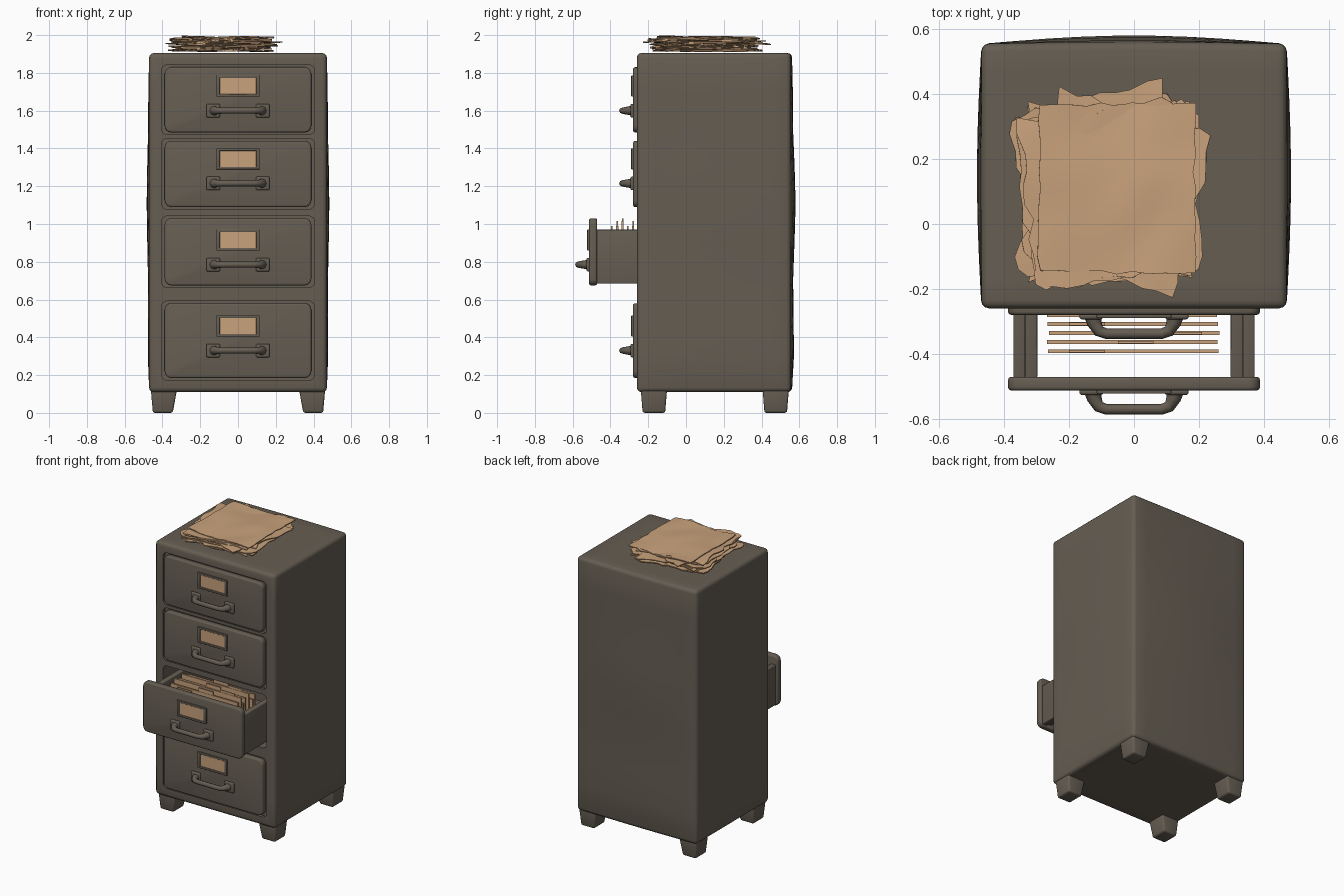
import bpy, bmesh, math, random
from mathutils import Matrix, Vector, noise

random.seed(4)
if "Cube" in bpy.data.objects:
    bpy.data.objects.remove(bpy.data.objects["Cube"])


def material(name, rgb):
    m = bpy.data.materials.new(name)
    m.use_nodes = True
    m.diffuse_color = (*rgb, 1)
    bsdf = next(n for n in m.node_tree.nodes if n.type == 'BSDF_PRINCIPLED')
    bsdf.inputs["Base Color"].default_value = (*rgb, 1)
    bsdf.inputs["Roughness"].default_value = 0.8
    return m


METAL = material("grey_brown_metal", (0.13, 0.11, 0.085))
PAPER = material("tan_paper", (0.58, 0.36, 0.2))


def activate(ob):
    bpy.ops.object.select_all(action='DESELECT')
    ob.select_set(True)
    bpy.context.view_layer.objects.active = ob


def finish(name, bm, mat, bevel=0.0, smooth=True):
    bmesh.ops.recalc_face_normals(bm, faces=bm.faces)
    me = bpy.data.meshes.new(name)
    bm.to_mesh(me)
    bm.free()
    ob = bpy.data.objects.new(name, me)
    bpy.context.collection.objects.link(ob)
    me.materials.append(mat)
    activate(ob)
    if bevel:
        mod = ob.modifiers.new("bevel", 'BEVEL')
        mod.width, mod.segments, mod.limit_method = bevel, 3, 'ANGLE'
        bpy.ops.object.modifier_apply(modifier=mod.name)
    if smooth:
        bpy.ops.object.shade_smooth_by_angle(angle=math.radians(40))
    return ob


def box_mesh(x, y, z):
    """Box from three (low, high) ranges."""
    bm = bmesh.new()
    bmesh.ops.create_cube(bm, size=1)
    for v in bm.verts:
        v.co = Vector([(a + b) / 2 + c * (b - a) for c, (a, b) in zip(v.co, (x, y, z))])
    return bm


def box(name, x, y, z, mat=METAL, bevel=0.0, corner=0.0):
    bm = box_mesh(x, y, z)
    if corner:  # round the corners seen from the front
        edges = [e for e in bm.edges if abs(e.verts[0].co.y - e.verts[1].co.y) > 1e-5]
        bmesh.ops.bevel(bm, geom=edges, offset=corner, segments=4, profile=0.5, affect='EDGES')
    return finish(name, bm, mat, bevel)


# Cabinet shell with slightly swollen sides and back
FRONT, BACK, HALF, BASE, TOP = -0.26, 0.555, 0.47, 0.11, 1.905
bm = box_mesh((-HALF, HALF), (FRONT, BACK), (BASE, TOP))
bmesh.ops.subdivide_edges(bm, edges=bm.edges[:], cuts=8, use_grid_fill=True)
for v in bm.verts:
    x, y, z = v.co
    tall = math.sin(math.pi * (z - BASE) / (TOP - BASE)) ** 0.5 if BASE < z < TOP else 0
    wave = 0.75 + 0.25 * math.sin(z * 7)
    if abs(x) > HALF - 1e-4:
        deep = math.sin(math.pi * (y - FRONT) / (BACK - FRONT))
        v.co.x += math.copysign(0.014, x) * tall * wave * deep
    if y > BACK - 1e-4:
        v.co.y += 0.026 * (0.25 + 0.75 * tall) * wave * math.cos(math.pi * x / (2 * HALF))
body = finish("cabinet_body", bm, METAL, bevel=0.024)

# Drawer rows: bottom, top, handle height
ROWS = {"bottom": (0.185, 0.58, 0.33), "open": (0.675, 1.03, 0.785),
        "upper": (1.09, 1.44, 1.215), "top": (1.485, 1.83, 1.60)}

# Recesses that hold the drawers
for row, (low, high, grip) in ROWS.items():
    depth = 0.35 if row == "open" else FRONT + 0.02
    cutter = box("recess_cutter", (-0.405, 0.405), (FRONT - 0.1, depth),
                 (low - 0.012, high + 0.012), corner=0.03)
    mod = body.modifiers.new("recess", 'BOOLEAN')
    mod.object, mod.operation, mod.solver = cutter, 'DIFFERENCE', 'EXACT'
    activate(body)
    bpy.ops.object.modifier_apply(modifier=mod.name)
    bpy.data.objects.remove(cutter)
bpy.ops.object.shade_smooth_by_angle(angle=math.radians(40))


def handle(name, face, z):
    """Bent grip, thicker where it meets the drawer."""
    cu = bpy.data.curves.new(name, 'CURVE')
    cu.dimensions, cu.bevel_depth, cu.bevel_resolution = '3D', 0.018, 2
    cu.use_fill_caps = True
    half = [(0.128, 0.005, 1.6), (0.122, -0.025, 1.25), (0.108, -0.05, 1), (0.085, -0.058, 0.9)]
    path = [(-x, y, r) for x, y, r in half] + half[::-1]
    sp = cu.splines.new('POLY')
    sp.points.add(len(path) - 1)
    for p, (x, y, r) in zip(sp.points, path):
        p.co = (x, face + y, z, 1)
        p.radius = r
    ob = bpy.data.objects.new(name, cu)
    bpy.context.collection.objects.link(ob)
    cu.materials.append(METAL)
    activate(ob)
    bpy.ops.object.convert(target='MESH')
    bpy.ops.object.shade_smooth_by_angle(angle=math.radians(50))
    # Mounting pads
    for side, s in (("left", 1), ("right", -1)):
        a, b = sorted((s * 0.095, s * 0.168))
        box(f"{name}_{side}_pad", (a, b), (face - 0.014, face + 0.005),
            (z - 0.036, z + 0.036), bevel=0.008)


# Drawer fronts with labels and handles
for row, (low, high, grip) in ROWS.items():
    is_open = row == "open"
    face = -0.513 if is_open else -0.28
    box(f"{row}_drawer_front", (-0.388, 0.388), (face, face + 0.042),
        (low, high), bevel=0.01, corner=0.035)
    handle(f"{row}_drawer_handle", face, grip)
    mid = grip + 0.13
    box(f"{row}_drawer_label", (-0.096, 0.096), (face - 0.004, face + 0.003),
        (mid - 0.042, mid + 0.042), PAPER)
    for part, x, z in (("upper", (-0.115, 0.115), (mid + 0.042, mid + 0.056)),
                       ("lower", (-0.115, 0.115), (mid - 0.056, mid - 0.042)),
                       ("left", (0.096, 0.115), (mid - 0.05, mid + 0.05)),
                       ("right", (-0.115, -0.096), (mid - 0.05, mid + 0.05))):
        box(f"{row}_label_frame_{part}", x, (face - 0.01, face + 0.005), z, bevel=0.003)

# Sides and runners of the open drawer
for side, s in (("left", 1), ("right", -1)):
    for part, inner, outer, z in (("wall", 0.335, 0.372, (0.685, 0.97)),
                                  ("runner", 0.298, 0.338, (0.7, 0.76))):
        a, b = sorted((s * inner, s * outer))
        box(f"open_drawer_{side}_{part}", (a, b), (-0.475, 0.3), z, bevel=0.005)
box("open_drawer_back", (-0.36, 0.36), (0.27, 0.3), (0.685, 0.97))

# Hanging folders with staggered tabs
for i in range(8):
    y = -0.392 + i * 0.028
    tall = 0.965 + 0.025 * (i % 3)
    left = -0.27 + random.uniform(0, 0.02)
    box(f"folder_{i + 1}", (left, left + 0.525), (y - 0.006, y + 0.006), (0.7, tall), PAPER)
    tab = -0.2 + 0.15 * (i % 3)
    box(f"folder_tab_{i + 1}", (tab, tab + 0.11), (y - 0.004, y + 0.004),
        (tall - 0.01, min(tall + 0.025, 1.03)), PAPER)

# Tapered feet
for end, y in (("front", -0.17), ("back", 0.475)):
    for side, s in (("left", 1), ("right", -1)):
        x = s * 0.392
        bm = box_mesh((x - 0.07, x + 0.07), (y - 0.07, y + 0.07), (0, 0.13))
        for v in bm.verts:
            if v.co.z < 0.01:
                v.co.x = x + s * 0.006 + (v.co.x - x) * 0.75
                v.co.y = y + (v.co.y - y) * 0.85
        finish(f"{end}_{side}_foot", bm, METAL, bevel=0.012)

# Stack of crumpled sheets
SHEETS = 9
for i in range(SHEETS):
    last = i == SHEETS - 1
    bm = bmesh.new()
    bmesh.ops.create_grid(bm, x_segments=10, y_segments=10, size=0.24)
    if not last:
        bmesh.ops.rotate(bm, verts=bm.verts, matrix=Matrix.Rotation(random.uniform(-0.3, 0.3), 3, 'Z'))
    shift = Vector((random.uniform(-0.03, 0.03), random.uniform(-0.03, 0.03), 0))
    if last:
        shift = Vector((0.022, 0.0, 0))
    for v in bm.verts:
        ripple = noise.noise(v.co * 7 + Vector((0, 0, i * 3.7)))
        if v.is_boundary:
            ragged = 0.012 if last else 0.03
            v.co *= 1 + random.uniform(-ragged, ragged) * 2
        v.co.y *= 1.08
        v.co += Vector((-0.075, 0.11, 1.916 + i * 0.0085)) + shift
        v.co.z = min(max(v.co.z + 0.012 * ripple, 1.907), 1.994)
    ob = finish(f"paper_sheet_{i + 1}", bm, PAPER, smooth=False)
    mod = ob.modifiers.new("thickness", 'SOLIDIFY')
    mod.thickness, mod.offset = 0.006, 1
    bpy.ops.object.modifier_apply(modifier=mod.name)
    bpy.ops.object.shade_smooth_by_angle(angle=math.radians(40))
